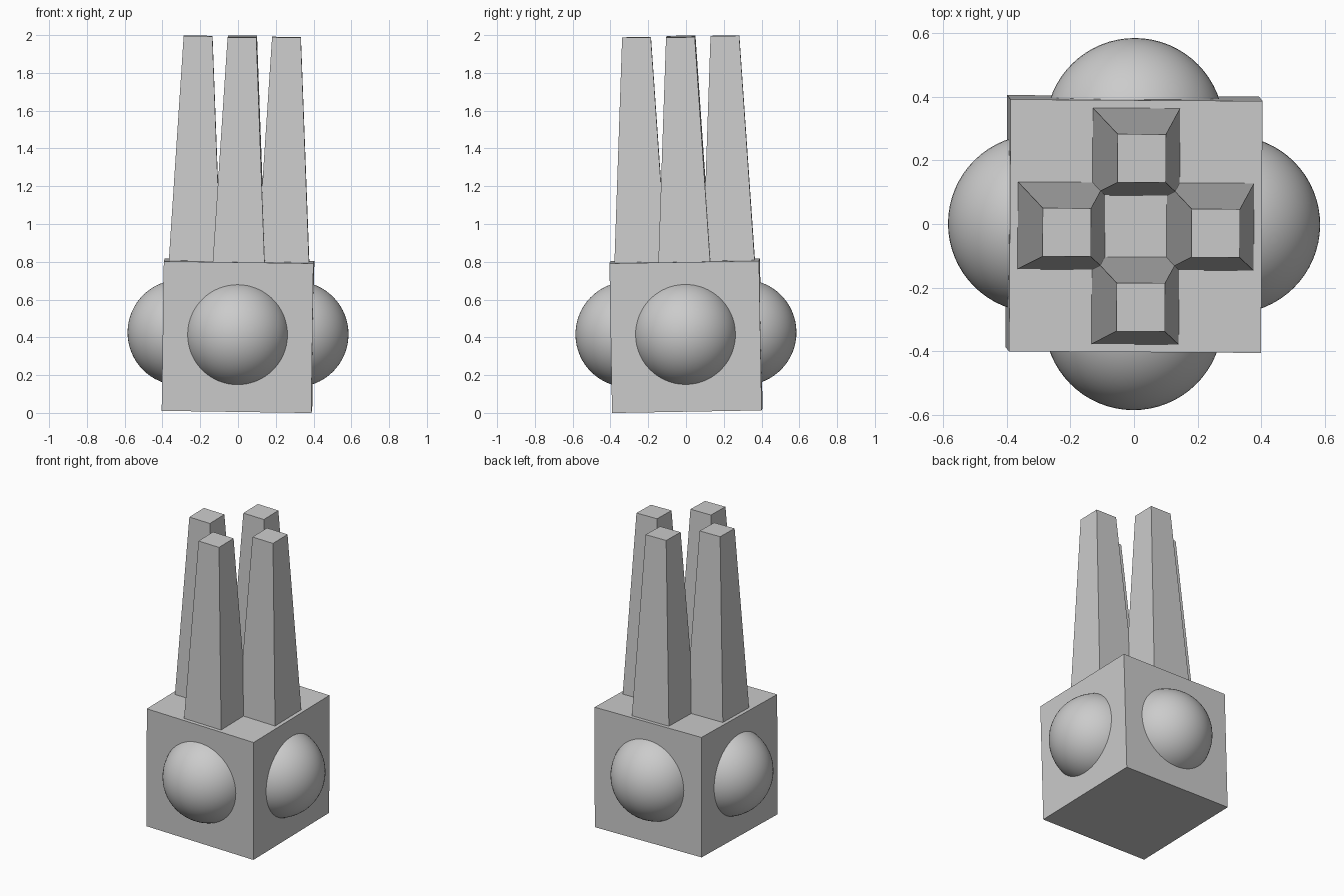
import bpy, math
from mathutils import Matrix, Euler

if "Cube" in bpy.data.objects:
    bpy.data.objects.remove(bpy.data.objects["Cube"])

grey = bpy.data.materials.new("plain_grey")
grey.diffuse_color = (0.6, 0.6, 0.6, 1)
grey.use_nodes = True
grey.node_tree.nodes["Principled BSDF"].inputs["Base Color"].default_value = grey.diffuse_color

# The whole model leans by about one degree
LEAN = Matrix.Translation((0, 0, 0.408)) @ Euler(
    (math.radians(1.0), math.radians(0.83), math.radians(-0.35))).to_matrix().to_4x4()


def finish(name, local):
    """Name the active object, colour it and place it in the leaning frame."""
    ob = bpy.context.object
    ob.name = name
    ob.data.materials.append(grey)
    ob.matrix_world = LEAN @ local
    return ob


# Cube body
bpy.ops.mesh.primitive_cube_add(size=0.792)
finish("body", Matrix.Identity(4))

# One dome per side and one tapered prong per side of the top
PRONG_LOW, PRONG_HIGH = 0.37, 1.585
for i, side in enumerate(("right", "back", "left", "front")):
    turn = Matrix.Rotation(i * math.pi / 2, 4, 'Z')

    bpy.ops.mesh.primitive_uv_sphere_add(segments=64, ring_count=32, radius=0.28)
    bpy.ops.object.shade_smooth()
    finish(side + "_dome", turn @ Matrix.Translation((0.305, 0, 0.013)))

    bpy.ops.mesh.primitive_cone_add(
        vertices=4, radius1=0.1385 * math.sqrt(2), radius2=0.076 * math.sqrt(2),
        depth=PRONG_HIGH - PRONG_LOW)
    finish(side + "_prong",
           turn @ Matrix.Translation((0.234, 0, (PRONG_LOW + PRONG_HIGH) / 2))
           @ Matrix.Rotation(math.pi / 4, 4, 'Z'))
